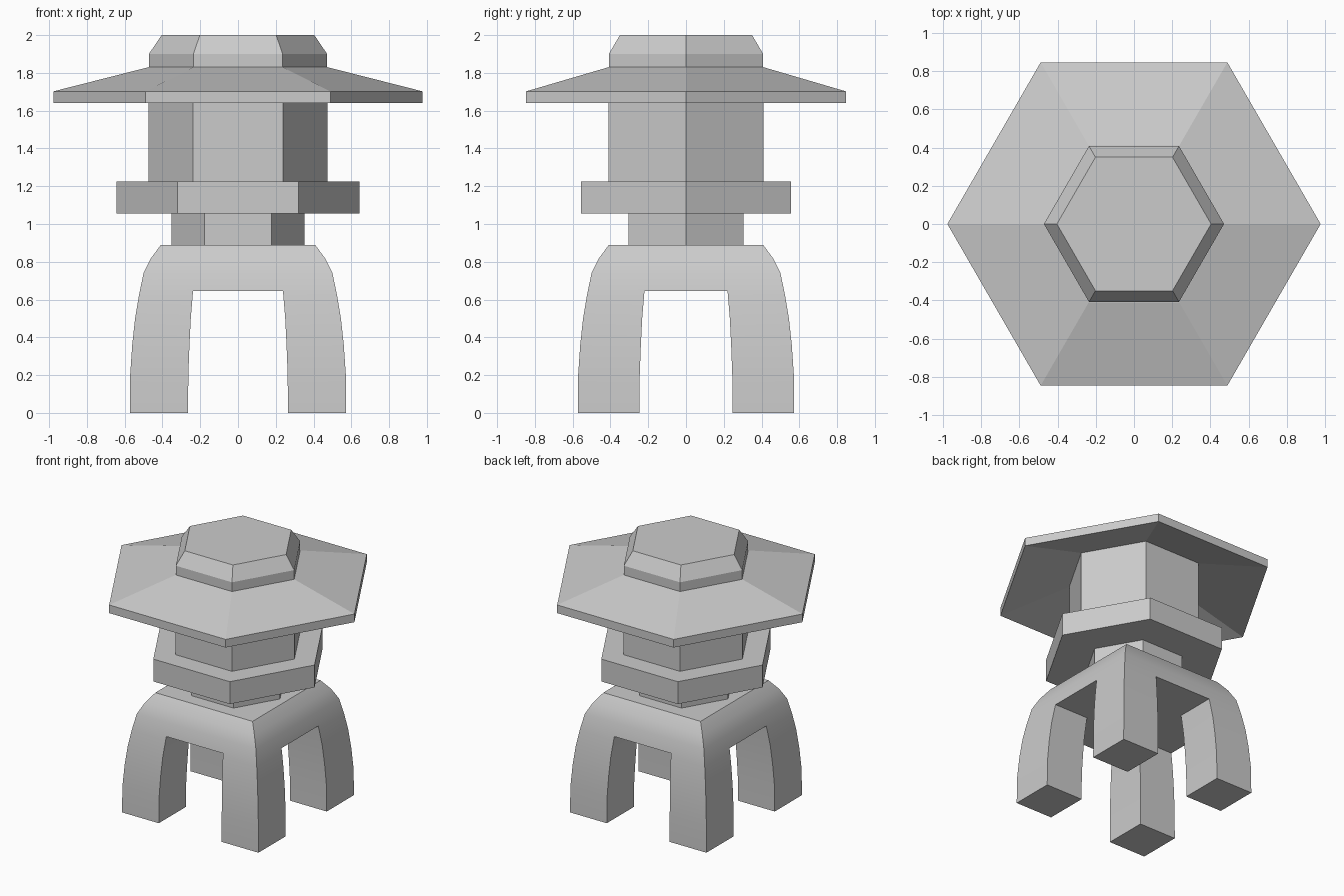
import bpy
from math import cos, sin, pi, radians

if "Cube" in bpy.data.objects:
    bpy.data.objects.remove(bpy.data.objects["Cube"])


def make_object(name, verts, faces):
    mesh = bpy.data.meshes.new(name)
    mesh.from_pydata(verts, [], faces)
    mesh.update()
    obj = bpy.data.objects.new(name, mesh)
    bpy.context.collection.objects.link(obj)
    return obj


def loft(name, rings):
    """Join rings of equal point count, listed bottom to top, and cap both ends."""
    n = len(rings[0])
    verts = [p for ring in rings for p in ring]
    faces = [tuple(reversed(range(n))), tuple(range(len(verts) - n, len(verts)))]
    for k in range(len(rings) - 1):
        for i in range(n):
            a, b = k * n + i, k * n + (i + 1) % n
            faces.append((a, b, b + n, a + n))
    return make_object(name, verts, faces)


def box_ring(hx, hy, z):
    return [(-hx, -hy, z), (hx, -hy, z), (hx, hy, z), (-hx, hy, z)]


def hex_ring(r, z):
    return [(r * cos(i * pi / 3), r * sin(i * pi / 3), z) for i in range(6)]


def hex_loft(name, profile):
    return loft(name, [hex_ring(r, z) for r, z in profile])


# Four-legged base: curved square block, cut through both ways
outer = [(0.573, 0), (0.571, 0.2), (0.56, 0.36), (0.545, 0.5), (0.525, 0.62),
         (0.5, 0.74), (0.46, 0.82), (0.408, 0.89)]
base = loft("leg_base", [box_ring(h, h, z) for h, z in outer])

arch = [(0.265, -0.1), (0.263, 0.2), (0.257, 0.36), (0.25, 0.5), (0.238, 0.645)]
cutters = [
    loft("arch_cutter_front", [box_ring(h, 1, z) for h, z in arch]),
    loft("arch_cutter_side", [box_ring(1, h - 0.018, z) for h, z in arch]),
]
bpy.context.view_layer.objects.active = base
base.select_set(True)
for cutter in cutters:
    cutter.hide_render = True
    mod = base.modifiers.new("arch", 'BOOLEAN')
    mod.operation = 'DIFFERENCE'
    mod.solver = 'EXACT'
    mod.object = cutter
    bpy.ops.object.modifier_apply(modifier=mod.name)
    bpy.data.objects.remove(cutter)
bpy.ops.object.shade_smooth_by_angle(angle=radians(35))

# Hexagonal tiers
hex_loft("neck", [(0.353, 0.89), (0.353, 1.055)])
hex_loft("platform", [(0.643, 1.055), (0.643, 1.225)])
hex_loft("lamp_chamber", [(0.474, 1.225), (0.474, 1.77)])

# Roof with hollow sloping underside
hex_loft("roof", [(0.474, 1.77), (0.978, 1.64), (0.978, 1.702), (0.474, 1.83)])

# Chamfered cap
hex_loft("cap", [(0.472, 1.83), (0.472, 1.9), (0.404, 2.0)])
